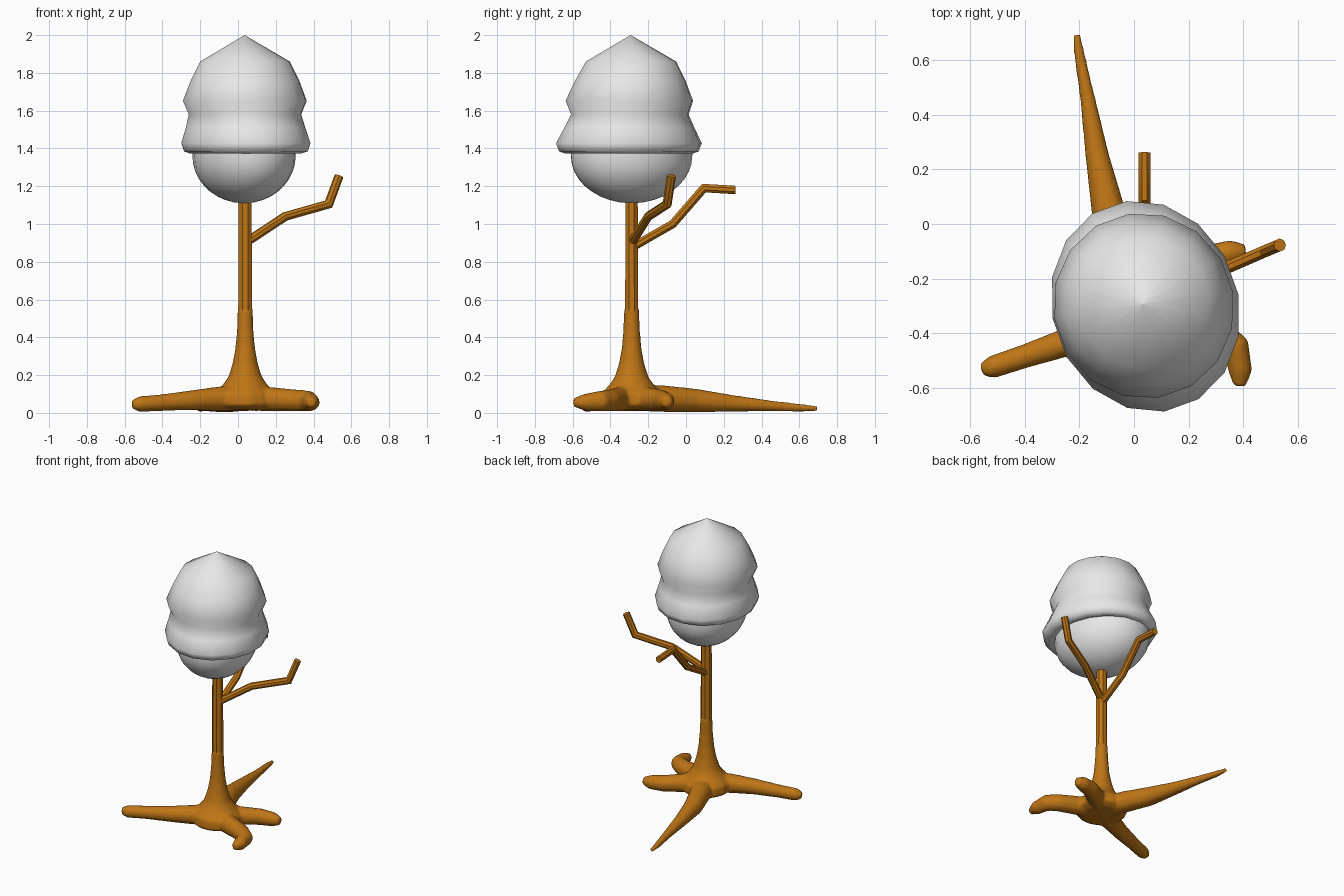
import bpy, bmesh, math
from mathutils import Vector

if "Cube" in bpy.data.objects:
    bpy.data.objects.remove(bpy.data.objects["Cube"])


def material(name, rgb):
    m = bpy.data.materials.new(name)
    m.diffuse_color = (*rgb, 1)
    m.use_nodes = True
    m.node_tree.nodes["Principled BSDF"].inputs["Base Color"].default_value = m.diffuse_color
    return m


BARK = material("brown bark", (0.52, 0.18, 0.008))
GREY = material("light grey", (0.80, 0.80, 0.80))
CX, CY = 0.038, -0.288      # trunk axis


def skin_rings(bm, rings):
    """Bridge a list of equal rings of points and cap both ends."""
    vs = [[bm.verts.new(p) for p in r] for r in rings]
    n = len(vs[0])
    for a, b in zip(vs, vs[1:]):
        for i in range(n):
            j = (i + 1) % n
            bm.faces.new((a[i], a[j], b[j], b[i]))
    bm.faces.new(vs[0][::-1])
    bm.faces.new(vs[-1])


def lathe(bm, rows, n, twist=0.0):
    """rows: (radius x, radius y, z, centre x, centre y), ellipses turned by twist."""
    c, s = math.cos(twist), math.sin(twist)
    rings = []
    for rx, ry, z, ox, oy in rows:
        ring = []
        for i in range(n):
            t = 2 * math.pi * (i + 0.5) / n
            x, y = rx * math.cos(t), ry * math.sin(t)
            ring.append((ox + x * c - y * s, oy + x * s + y * c, z))
        rings.append(ring)
    skin_rings(bm, rings)


def tube(bm, pts, n=8):
    """pts: (x, y, z, radius) along a bent path with mitred joints."""
    P = [Vector(p[:3]) for p in pts]
    rings = []
    for i, p in enumerate(P):
        d0 = (p - P[i - 1]).normalized() if i else (P[1] - p).normalized()
        d1 = (P[i + 1] - p).normalized() if i < len(P) - 1 else d0
        d = (d0 + d1).normalized()
        side = d.cross(Vector((0, 0, 1))).normalized()
        up = side.cross(d)
        r = pts[i][3]
        stretch = 1 / max(0.6, d.dot(d0))
        rings.append([p + side * r * math.cos(2 * math.pi * (k + .5) / n)
                      + up * r * stretch * math.sin(2 * math.pi * (k + .5) / n)
                      for k in range(n)])
    skin_rings(bm, rings)


def finish(bm, name, mat, smooth=None):
    bmesh.ops.remove_doubles(bm, verts=bm.verts, dist=1e-5)
    bmesh.ops.recalc_face_normals(bm, faces=bm.faces)
    me = bpy.data.meshes.new(name)
    bm.to_mesh(me)
    bm.free()
    me.materials.append(mat)
    ob = bpy.data.objects.new(name, me)
    bpy.context.collection.objects.link(ob)
    if smooth is not None:
        bpy.ops.object.select_all(action='DESELECT')
        ob.select_set(True)
        bpy.context.view_layer.objects.active = ob
        bpy.ops.object.shade_smooth_by_angle(angle=math.radians(smooth))
    return ob


# roots and flared foot, fused into one soft body
bm = bmesh.new()
flare = [(0.12, 0.015), (0.17, 0.04), (0.165, 0.10), (0.12, 0.148), (0.09, 0.19),
         (0.068, 0.26), (0.053, 0.34), (0.044, 0.44), (0.040, 0.56)]
lathe(bm, [(r, r, z, CX, CY) for r, z in flare], 16)
roots = [
    # back
    [(CX, CY, .08, .07), (-.03, -.12, .075, .072), (-.095, .05, .065, .064),
     (-.135, .25, .05, .045), (-.17, .46, .036, .029), (-.20, .62, .026, .021), (-.21, .70, .024, .014)],
    # left
    [(CX, CY, .08, .07), (-.10, -.37, .075, .066), (-.25, -.435, .066, .054),
     (-.40, -.485, .055, .045), (-.52, -.525, .046, .043), (-.56, -.535, .044, .025)],
    # front right, hooked toward the front
    [(CX, CY, .08, .07), (.18, -.36, .073, .064), (.31, -.405, .066, .058),
     (.375, -.45, .062, .052), (.39, -.54, .056, .045), (.388, -.595, .055, .024)],
    # back right
    [(CX, CY, .08, .07), (.16, -.20, .073, .063), (.27, -.13, .067, .056),
     (.36, -.105, .062, .048), (.41, -.10, .06, .028)],
]
for r in roots:
    tube(bm, r, 10)
foot = finish(bm, "roots", BARK)
rm = foot.modifiers.new("fuse", 'REMESH')
rm.mode = 'VOXEL'
rm.voxel_size = 0.011
rm.use_smooth_shade = True
sm = foot.modifiers.new("soften", 'SMOOTH')
sm.factor = 0.5
sm.iterations = 6

# trunk
bm = bmesh.new()
lathe(bm, [(.041, .039, .42, CX, CY), (.038, .036, .75, CX, CY), (.037, .035, 1.2, CX, CY)], 8)
finish(bm, "trunk", BARK, 30)

# two bent branches
branches = {
    "right_branch": [(CX, CY, .90), (.25, -.20, 1.04), (.48, -.10, 1.105), (.535, -.077, 1.255)],
    "back_branch": [(CX, CY, .875), (CX, -.07, 1.00), (CX, .095, 1.19), (CX, .262, 1.18)],
}
for name, pts in branches.items():
    bm = bmesh.new()
    tube(bm, [(*p, .024) for p in pts], 8)
    finish(bm, name, BARK, 40)

# rounded lower crown
TW = math.radians(20)
bm = bmesh.new()
rows = []
for k in range(10):
    a = math.radians(2 + 88 * k / 9)
    rows.append((.265 * math.sin(a), .33 * math.sin(a), 1.36 - .25 * math.cos(a), .032, -.288))
rows.append((.265, .33, 1.42, .032, -.288))
lathe(bm, rows, 24, TW)
finish(bm, "lower_crown", GREY, 60)

# bell-shaped upper crown with a flared rim
bm = bmesh.new()
rows = [(.25, .31, 1.39, .036, -.290), (.29, .345, 1.372, .040, -.30),
        (.328, .378, 1.385, .042, -.302), (.342, .394, 1.428, .042, -.302),
        (.318, .350, 1.51, .040, -.300), (.300, .316, 1.58, .037, -.297),
        (.331, .342, 1.652, .036, -.300), (.292, .298, 1.755, .037, -.295),
        (.240, .242, 1.86, .037, -.291), (.0005, .0005, 2.0, .035, -.293)]
lathe(bm, rows, 16, TW)
finish(bm, "upper_crown", GREY, 75)
